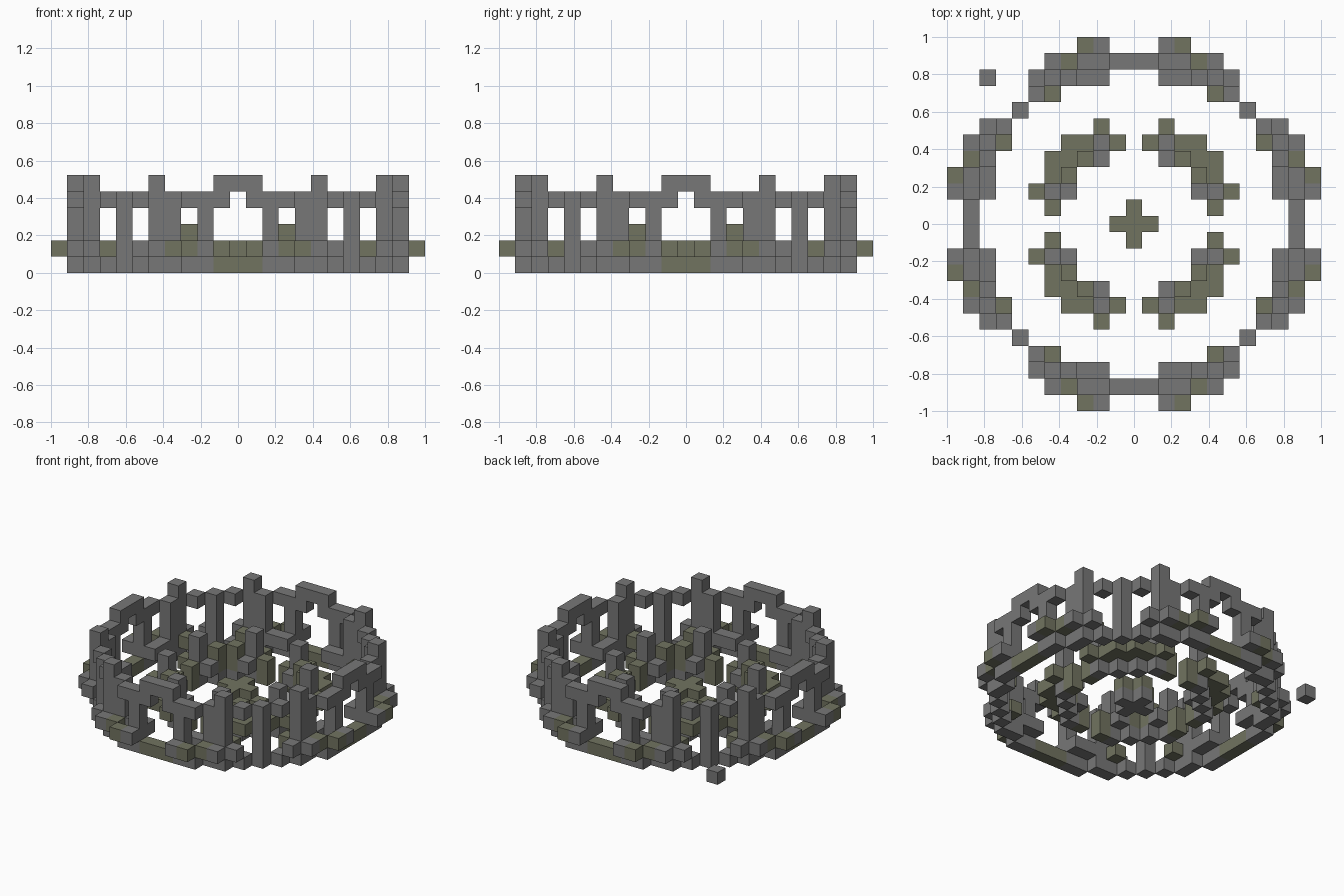
import bpy
import bmesh
from mathutils import Vector

cube = bpy.data.objects.get("Cube")
if cube:
    bpy.data.objects.remove(cube, do_unlink=True)

CELL = 2 / 23
STONE, MOSS = 0, 1


def make_material(name, colour):
    mat = bpy.data.materials.new(name)
    mat.use_nodes = True
    mat.diffuse_color = colour
    bsdf = next(n for n in mat.node_tree.nodes if n.type == 'BSDF_PRINCIPLED')
    bsdf.inputs["Base Color"].default_value = colour
    return mat


materials = [make_material("grey_stone", (0.185, 0.185, 0.185, 1)),
             make_material("mossy_stone", (0.165, 0.172, 0.117, 1))]

blocks = {}   # cell -> (part, colour)


def column(part, x, y, low, high, colour=STONE):
    """Stack blocks from low to high, repeated in all eight octants."""
    for a, b in ((x, y), (y, x)):
        for sx in (1, -1):
            for sy in (1, -1):
                for z in range(low, high + 1):
                    blocks[(a * sx, b * sy, z)] = (part, colour)


# Four gateways: mossy threshold, posts and arch
for x in (0, 1):
    column("gate_threshold", x, 10, 0, 0, MOSS)
    column("gate_arch", x, 10, 5, 5)
column("gate_arch", 1, 10, 4, 4)
column("gate_post", 2, 10, 0, 4)

# Outer wall: pillars on the ring, with footings and lintels between them
column("outer_pillar", 4, 9, 0, 4)
column("tall_pillar", 5, 9, 0, 5)
column("corner_pillar", 7, 7, 0, 4)
for x, y in ((3, 10), (6, 8)):
    column("outer_footing", x, y, 0, 0)
    column("lintel", x, y, 4, 4)

# Rubble along the outside and the inside of the outer wall
for x, y, colour in ((2, 11, STONE), (3, 11, MOSS), (4, 10, MOSS),
                     (5, 10, STONE), (6, 9, STONE)):
    column("outside_rubble", x, y, 1, 1, colour)
for x, y, colour in ((2, 9, STONE), (3, 9, STONE), (5, 8, MOSS)):
    column("inside_rubble", x, y, 1, 1, colour)

# Inner ring: pillars, low mossy walls and rubble
column("inner_pillar", 2, 5, 0, 3)
column("inner_wall", 1, 5, 0, 1, MOSS)
column("inner_wall", 3, 4, 0, 0)
column("inner_wall", 3, 4, 1, 2, MOSS)
column("inner_rubble", 2, 4, 1, 1)
for x, y in ((2, 6), (3, 5), (4, 4), (4, 5)):
    column("inner_rubble", x, y, 1, 1, MOSS)

# Central cross
for x in (0, 1):
    column("altar_base", x, 0, 0, 0)
    column("altar_top", x, 0, 1, 1, MOSS)

# One loose block outside the ring
blocks[(-9, 9, 0)] = ("loose_block", STONE)


def build_part(part):
    """Make one mesh from the exposed block faces of a part."""
    bm = bmesh.new()
    for cell, (owner, colour) in blocks.items():
        if owner != part:
            continue
        centre = Vector(cell) + Vector((0, 0, 0.5))
        for axis in range(3):
            for sign in (1, -1):
                n = Vector((0, 0, 0))
                n[axis] = sign
                if tuple(int(c + d) for c, d in zip(cell, n)) in blocks:
                    continue
                u = Vector((n.y, n.z, n.x))
                v = n.cross(u)
                corners = (u + v, v - u, -u - v, u - v)
                face = bm.faces.new([bm.verts.new((centre + (n + c) / 2) * CELL)
                                     for c in corners])
                face.material_index = colour
    bmesh.ops.remove_doubles(bm, verts=bm.verts, dist=CELL / 100)
    mesh = bpy.data.meshes.new(part)
    bm.to_mesh(mesh)
    bm.free()
    for mat in materials:
        mesh.materials.append(mat)
    bpy.context.collection.objects.link(bpy.data.objects.new(part, mesh))


for part in sorted({owner for owner, _ in blocks.values()}):
    build_part(part)
